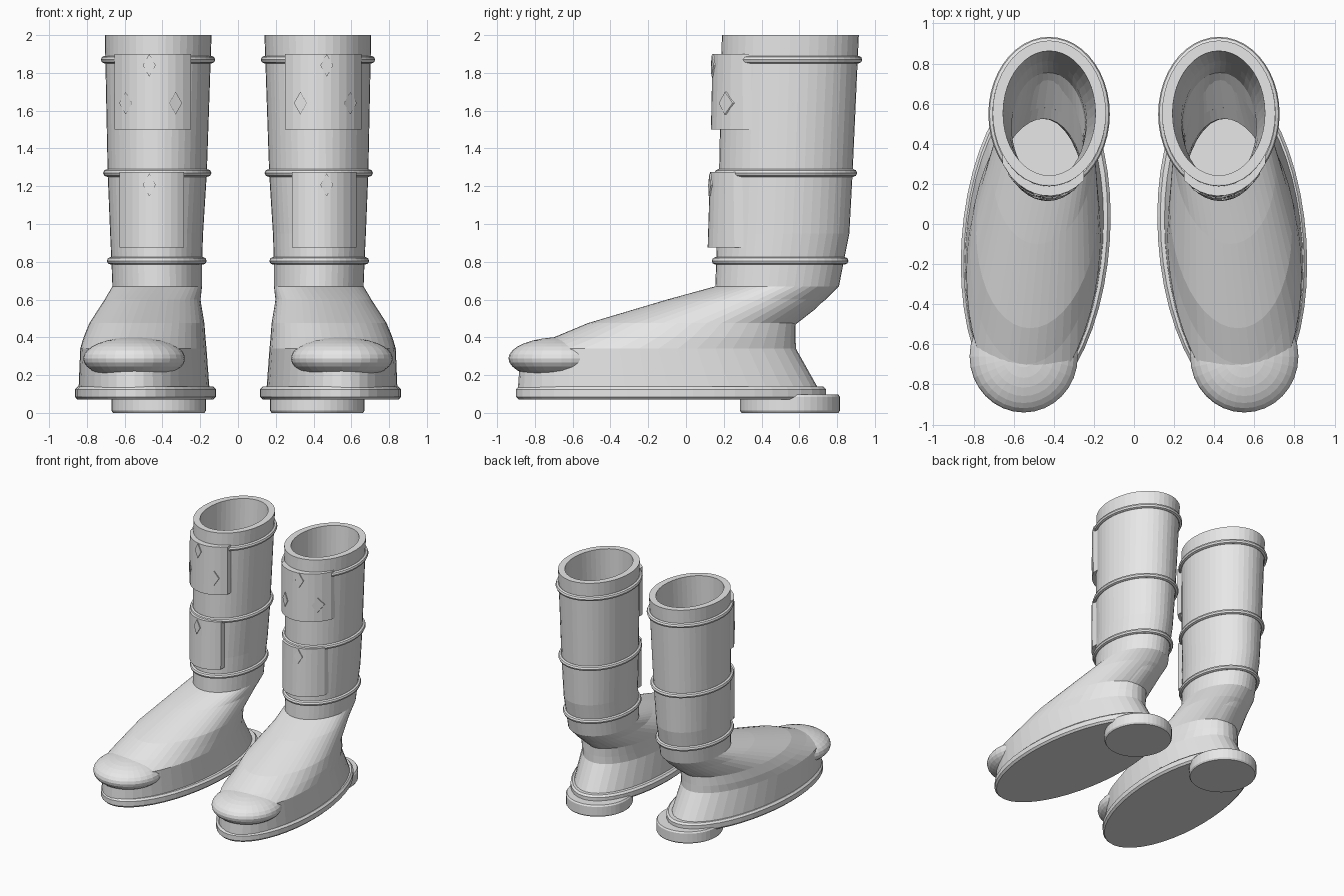
import bpy, bmesh, math

cube = bpy.data.objects.get("Cube")
if cube:
    bpy.data.objects.remove(cube)

grey = bpy.data.materials.new("plain_grey")
grey.use_nodes = True
colour = (0.8, 0.8, 0.8, 1)
grey.diffuse_color = colour
grey.node_tree.nodes["Principled BSDF"].inputs["Base Color"].default_value = colour

SEG = 44
SKEW = -0.065   # the foot swings outward towards the toe

# Cross-sections: height, inner x, outer x, front y, back y
FOOT = [
    (0.13, 0.155, 0.84, -0.89, 0.70),
    (0.34, 0.17, 0.832, -0.875, 0.582),
    (0.40, 0.175, 0.815, -0.70, 0.58),
    (0.475, 0.18, 0.785, -0.52, 0.58),
    (0.60, 0.20, 0.705, -0.10, 0.74),
]
SHAFT = [
    (0.67, 0.19, 0.665, 0.155, 0.81),
    (0.80, 0.19, 0.67, 0.16, 0.835),
    (0.95, 0.185, 0.677, 0.165, 0.865),
    (1.27, 0.165, 0.69, 0.175, 0.882),
    (2.00, 0.14, 0.705, 0.19, 0.915),
]


def oval(row, grow=0.0, skew=0.0):
    """Ring of points for one cross-section."""
    z, x0, x1, y0, y1 = row
    cx, cy = (x0 + x1) / 2, (y0 + y1) / 2
    rx, ry = (x1 - x0) / 2 + grow, (y1 - y0) / 2 + grow
    ring = []
    for i in range(SEG):
        a = math.tau * i / SEG
        dy = ry * math.sin(a)
        ring.append((cx + rx * math.cos(a) + skew * dy, cy + dy, z))
    return ring


def loft(name, rings, side, wrap=False):
    """Skin a list of rings, capping the ends unless they join up."""
    bm = bmesh.new()
    loops = [[bm.verts.new((side * x, y, z)) for x, y, z in r] for r in rings]
    pairs = list(zip(loops, loops[1:]))
    if wrap:
        pairs.append((loops[-1], loops[0]))
    else:
        bm.faces.new(loops[0])
        bm.faces.new(loops[-1])
    for a, b in pairs:
        for i in range(len(a)):
            j = (i + 1) % len(a)
            bm.faces.new((a[i], a[j], b[j], b[i]))
    bmesh.ops.recalc_face_normals(bm, faces=bm.faces)
    mesh = bpy.data.meshes.new(name)
    bm.to_mesh(mesh)
    bm.free()
    mesh.materials.append(grey)
    obj = bpy.data.objects.new(name, mesh)
    bpy.context.collection.objects.link(obj)
    return obj


def shaft_row(z):
    """Shaft cross-section at any height."""
    for a, b in zip(SHAFT, SHAFT[1:]):
        if z <= b[0]:
            t = (z - a[0]) / (b[0] - a[0])
            return tuple(p + (q - p) * t for p, q in zip(a, b))
    return SHAFT[-1]


def front_point(x, z, out):
    """Point in front of the shaft by the given distance."""
    _, x0, x1, y0, y1 = shaft_row(z)
    u = (x - (x0 + x1) / 2) / ((x1 - x0) / 2)
    y = (y0 + y1) / 2 - (y1 - y0) / 2 * math.sqrt(max(0, 1 - u * u))
    return (x, y - out, z)


def plate(name, x0, x1, z0, z1, side):
    xs = [x0 + (x1 - x0) * i / 10 for i in range(11)]
    rings = [[front_point(x, z, 0.048) for x in xs] +
             [front_point(x, z, -0.02) for x in reversed(xs)] for z in (z0, z1)]
    loft(name, rings, side)


def diamond(name, x, z, side):
    corners = [(x, z - 0.06), (x + 0.034, z), (x, z + 0.06), (x - 0.034, z)]
    loft(name, [[front_point(a, b, d) for a, b in corners] for d in (0.04, 0.056)], side)


def trim_ring(name, z, side, tube=0.02):
    rings = []
    for k in range(8):
        a = math.tau * k / 8
        row = (z + tube * math.sin(a),) + shaft_row(z)[1:]
        rings.append(oval(row, 0.004 + tube * math.cos(a)))
    loft(name, rings, side, wrap=True)


def build_boot(label, side):
    # Hollow foot and shaft: up the outside, down the inside
    rings = [oval(r, 0, SKEW) for r in FOOT] + [oval(r) for r in SHAFT]
    rings += [oval(r, -0.052) for r in reversed(SHAFT[1:])]
    for r in reversed(FOOT + SHAFT[:1]):
        z = max(r[0] - 0.05, 0.15)
        skew = SKEW if r in FOOT else 0
        rings.append(oval((z,) + r[1:], -0.055, skew))
    loft(label + "_boot_body", rings, side)

    # Bevelled sole
    sole = (0.12, 0.86, -0.90, 0.74)
    steps = [(0.07, -0.015), (0.085, 0), (0.125, 0), (0.14, -0.015)]
    loft(label + "_sole", [oval((z,) + sole, g, SKEW) for z, g in steps], side)

    # Heel block
    heel = (0.17, 0.67, 0.285, 0.815)
    steps = [(0, -0.008), (0.012, 0), (0.085, 0), (0.097, -0.008)]
    loft(label + "_heel", [oval((z,) + heel, g) for z, g in steps], side)

    # Rounded toe cap
    bpy.ops.mesh.primitive_uv_sphere_add(segments=32, ring_count=16, radius=1,
                                         location=(side * 0.55, -0.66, 0.288))
    cap = bpy.context.object
    cap.name = label + "_toe_cap"
    cap.scale = (0.27, 0.28, 0.113)
    cap.data.materials.append(grey)

    # Raised trim rings
    for part, z in (("ankle", 0.805), ("middle", 1.27), ("top", 1.87)):
        trim_ring(label + "_" + part + "_ring", z, side)

    # Front plates with diamond studs
    plate(label + "_upper_plate", 0.25, 0.655, 1.50, 1.90, side)
    plate(label + "_lower_plate", 0.287, 0.627, 0.875, 1.275, side)
    for i, (x, z) in enumerate([(0.47, 1.84), (0.33, 1.64), (0.595, 1.64), (0.47, 1.207)]):
        diamond(label + "_diamond_" + str(i + 1), x, z, side)


build_boot("left", 1)
build_boot("right", -1)
